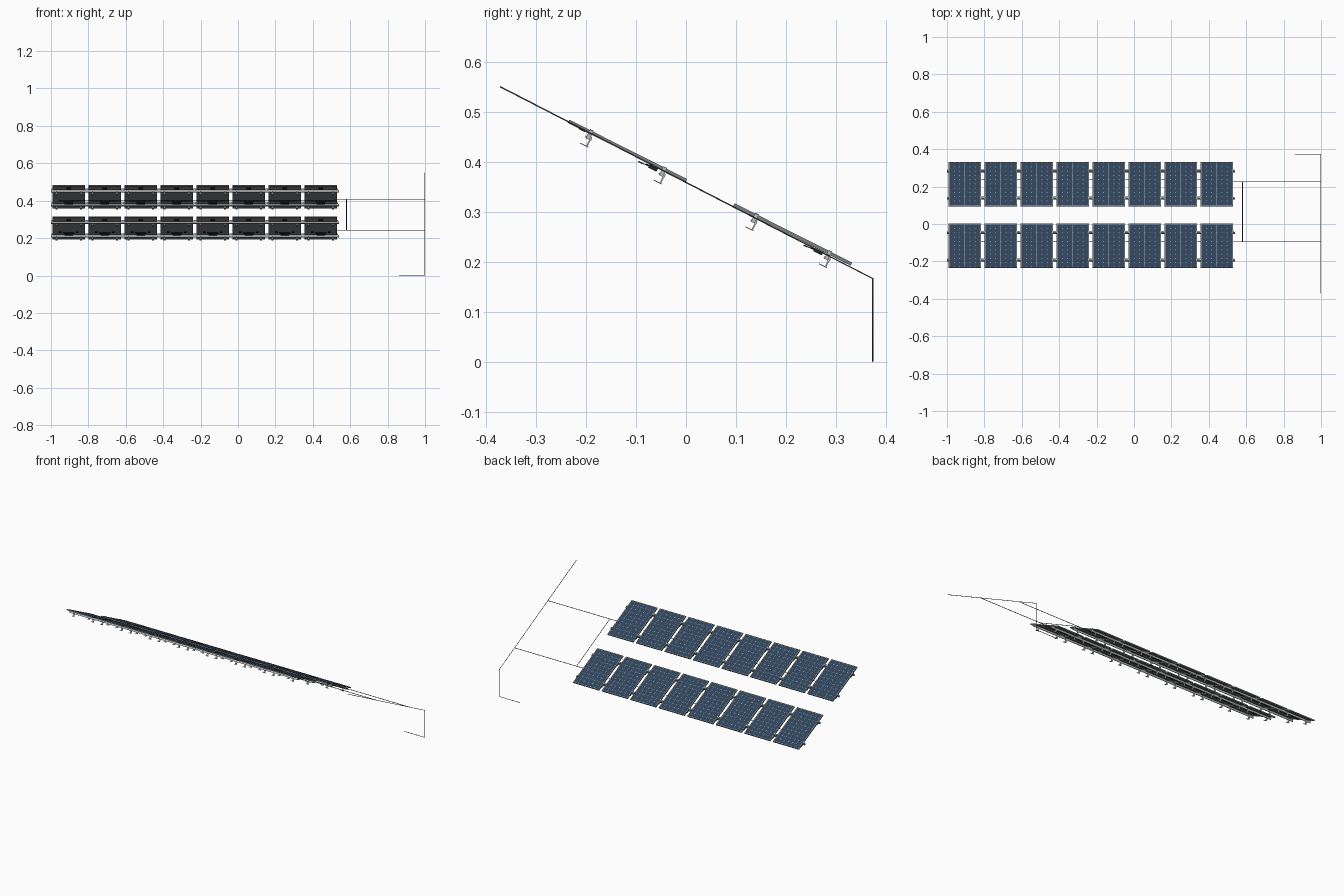
import bpy, bmesh, math
from mathutils import Matrix, Vector

if "Cube" in bpy.data.objects:
    bpy.data.objects.remove(bpy.data.objects["Cube"])

def mat(name, r, g, b):
    m = bpy.data.materials.new(name)
    m.diffuse_color = (r, g, b, 1)
    m.use_nodes = True
    m.node_tree.nodes["Principled BSDF"].inputs["Base Color"].default_value = m.diffuse_color
    return m

FRAME = mat("frame_grey", .2, .22, .21)
BACK = mat("backsheet", .2, .22, .23)
WHITE = mat("cell_gap", .3, .36, .42)
BLUE = mat("cell_blue", .028, .055, .1)
METAL = mat("aluminium", .5, .52, .52)
BLACK = mat("black_plastic", .015, .015, .015)
PIPE = mat("conduit_grey", .15, .15, .15)

ANGLE = math.atan(.504)              # roof pitch
N, PITCH, X0 = 8, .1925, -.905       # panels per row
W, L, T = .174, .263, .007           # panel size
RAIL_S = (-.082, .082)
ROWS = {"upper": (-.117, .4215), "lower": (.213, .2545)}
panel_x = [X0 + i * PITCH for i in range(N)]

def add(name, mesh, matrix=Matrix()):
    ob = bpy.data.objects.new(name, mesh)
    ob.matrix_world = matrix
    bpy.context.collection.objects.link(ob)
    return ob

def boxes(name, items, material):
    bm = bmesh.new()
    for c, s in items:
        bmesh.ops.create_cube(bm, size=1, matrix=Matrix.Translation(c) @ Matrix.Diagonal((*s, 1)))
    me = bpy.data.meshes.new(name)
    bm.to_mesh(me)
    bm.free()
    me.materials.append(material)
    return me

def panel_mesh():
    # framed slab, recessed on both sides
    bm = bmesh.new()
    bmesh.ops.create_cube(bm, size=1, matrix=Matrix.Diagonal((W, L, T, 1)))
    bm.normal_update()
    for sign, depth, idx in ((1, .0006, 1), (-1, .0045, 2)):
        f = next(f for f in bm.faces if f.normal.z * sign > .9)
        bmesh.ops.inset_region(bm, faces=[f], thickness=.003)
        r = bmesh.ops.inset_region(bm, faces=[f], thickness=.0001, depth=-depth)
        f.material_index = idx
    # solar cells with clipped corners
    cols, rows = 6, 10
    pw, pl = (W - .008) / cols, (L - .008) / rows
    z = T / 2 - .0003
    for i in range(cols):
        for j in range(rows):
            cx, cy = (i - (cols - 1) / 2) * pw, (j - (rows - 1) / 2) * pl
            a, b, k = pw / 2 - .0003, pl / 2 - .0003, .0028
            pts = [(a, -b + k), (a, b - k), (a - k, b), (-a + k, b),
                   (-a, b - k), (-a, -b + k), (-a + k, -b), (a - k, -b)]
            f = bm.faces.new([bm.verts.new((cx + x, cy + y, z)) for x, y in pts])
            f.material_index = 3
    me = bpy.data.meshes.new("solar_panel")
    bm.to_mesh(me)
    bm.free()
    for m in (FRAME, WHITE, BACK, BLUE):
        me.materials.append(m)
    return me

def pipe(name, pts, r=.0016, material=PIPE):
    cu = bpy.data.curves.new(name, 'CURVE')
    cu.dimensions = '3D'
    cu.bevel_depth, cu.bevel_resolution, cu.use_fill_caps = r, 1, True
    sp = cu.splines.new('POLY')
    sp.points.add(len(pts) - 1)
    for p, co in zip(sp.points, pts):
        p.co = (*co, 1)
    cu.materials.append(material)
    return add(name, cu)

# meshes shared by both rows, in roof-plane coordinates
panel = panel_mesh()
x_min, x_max = -1.0, .54
rails = boxes("rails", [(((x_min + x_max) / 2, s, -.0090), (x_max - x_min, .008, .011))
                        for s in RAIL_S], METAL)
foot_parts, clamp_parts = [], []
for s in RAIL_S:
    for x in panel_x:
        for dx in (-.066, .066):
            foot_parts += [((x + dx, s + .0055, -.018), (.010, .003, .022)),
                           ((x + dx, s, -.0285), (.012, .018, .002)),
                           ((x + dx, s + .001, -.012), (.006, .014, .004))]
    edges = [x + PITCH / 2 for x in panel_x[:-1]]
    for x in edges:
        clamp_parts += [((x, s, 0), (.010, .008, .008)), ((x, s, .0045), (.023, .008, .0015))]
    for x, d in ((panel_x[0] - W / 2, -1), (panel_x[-1] + W / 2, 1)):
        clamp_parts += [((x + d * .003, s, .0003), (.005, .008, .0085))]
feet = boxes("feet", foot_parts, METAL)
clamps = boxes("clamps", clamp_parts, METAL)
inverters = boxes("inverters", [p for x in panel_x for p in (
    ((x, .061, -.0075), (.046, .019, .007)),
    ((x, .048, -.0065), (.060, .006, .002)),
    ((x - .045, .033, -.0090), (.014, .007, .003)),
    ((x + .045, .033, -.0090), (.014, .007, .003)))], BLACK)
jboxes = boxes("junction_boxes", [((x, -.1, -.0025), (.024, .014, .005)) for x in panel_x], BLACK)

for row, (y, z) in ROWS.items():
    M = Matrix.Translation((0, y, z)) @ Matrix.Rotation(-ANGLE, 4, 'X')
    for i, x in enumerate(panel_x):
        add(f"{row}_panel_{i + 1}", panel, M @ Matrix.Translation((x, 0, 0)))
    for label, me in (("rails", rails), ("rail_feet", feet), ("panel_clamps", clamps),
                      ("micro_inverters", inverters), ("junction_boxes", jboxes)):
        add(f"{row}_{label}", me, M)
    # trunk cable under the row, with a lead to each inverter
    local = lambda x, s, n: M @ Vector((x, s, n))
    pipe(f"{row}_trunk_cable", [local(panel_x[0] - .05, .030, -.009), local(.53, .030, -.009)],
         .0012, BLACK)
    for i, x in enumerate(panel_x):
        pipe(f"{row}_lead_{i + 1}", [local(x, .030, -.009), local(x, .055, -.0075)], .001, BLACK)

# conduits running over the roof and down the wall
roof_z = lambda y: .167 + .515 * (.372 - y)
at = lambda x, y: (x, y, roof_z(y))
pipe("main_conduit", [at(.998, -.371), at(.998, .373), (.998, .373, .0016), (.86, .373, .0016)])
pipe("upper_branch_conduit", [at(.52, -.095), at(.998, -.095)])
pipe("lower_branch_conduit", [at(.52, .226), at(.998, .226)])
pipe("row_link_conduit", [at(.58, -.095), at(.58, .226)])
